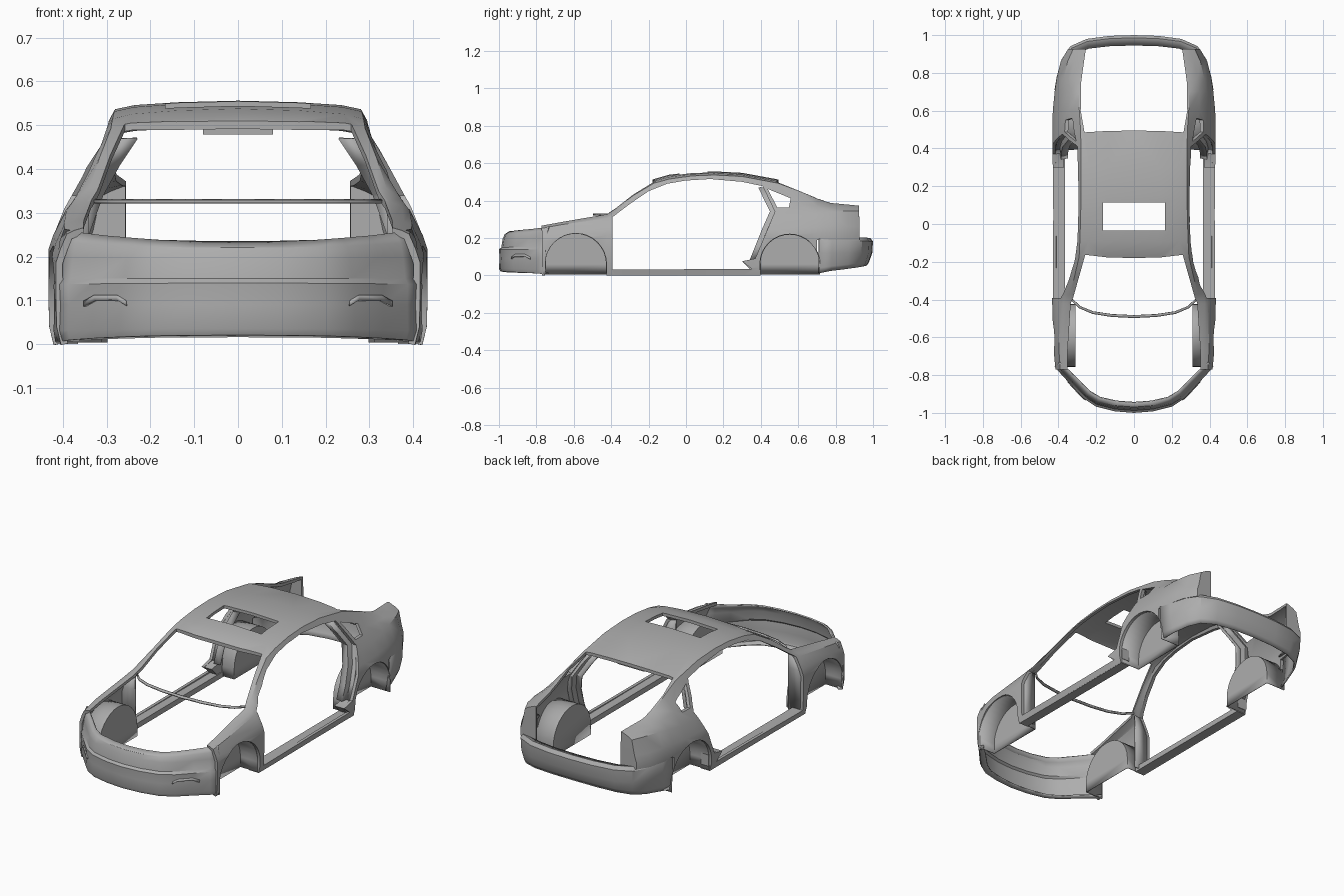
import bpy, bmesh, math
from mathutils import Vector

if "Cube" in bpy.data.objects:
    bpy.data.objects.remove(bpy.data.objects["Cube"])

paint = bpy.data.materials.new("body grey")
paint.use_nodes = True
GREY = (0.42, 0.42, 0.42, 1)
paint.diffuse_color = GREY
paint.node_tree.nodes["Principled BSDF"].inputs["Base Color"].default_value = GREY


def make(name, verts, faces, thick=0):
    mesh = bpy.data.meshes.new(name)
    mesh.from_pydata(verts, [], faces)
    bm = bmesh.new()
    bm.from_mesh(mesh)
    bmesh.ops.recalc_face_normals(bm, faces=bm.faces)
    bm.to_mesh(mesh)
    bm.free()
    mesh.materials.append(paint)
    ob = bpy.data.objects.new(name, mesh)
    bpy.context.collection.objects.link(ob)
    if thick:
        mod = ob.modifiers.new("thickness", "SOLIDIFY")
        mod.thickness, mod.offset = thick, 0
    return ob


def grid(name, rows, thick, cap_last=False):
    """Skin a list of equally long point rows, then thicken it."""
    n = len(rows[0])
    faces = [(i * n + j, i * n + j + 1, (i + 1) * n + j + 1, (i + 1) * n + j)
             for i in range(len(rows) - 1) for j in range(n - 1)]
    if cap_last:
        faces.append(tuple(range((len(rows) - 1) * n, len(rows) * n)))
    return make(name, [p for r in rows for p in r], faces, thick)


def prism(name, outline, lo, hi, axis):
    """Extrude a flat outline along x (outline in y, z) or z (outline in x, y)."""
    place = (lambda p, d: (d, *p)) if axis == "x" else (lambda p, d: (*p, d))
    n = len(outline)
    faces = [tuple(range(n)), tuple(range(n, 2 * n))]
    faces += [(i, (i + 1) % n, n + (i + 1) % n, n + i) for i in range(n)]
    return make(name, [place(p, d) for d in (lo, hi) for p in outline], faces)


def box(name, x, y, z):
    return prism(name, [(x[0], y[0]), (x[1], y[0]), (x[1], y[1]), (x[0], y[1])], *z, "z")


def both(half):
    """Mirror a half outline that starts on the centre line."""
    return [(-x, *r) for x, *r in reversed(half) if x > 0] + list(half)


def arch(cy, r, foot):
    steps = [math.pi * i / 16 for i in range(17)]
    return [(cy + r, foot)] + [(cy + r * math.cos(a), 0.06 + r * math.sin(a))
                               for a in steps] + [(cy - r, foot)]


# Shell stations: y, half width, shoulder z, belt x, belt z, edge x, edge z, centre z
stations = [
    (-.77, .408, .215, .385, .246, .345, .260, .27),
    (-.66, .418, .230, .392, .266, .350, .278, .29),
    (-.42, .425, .245, .386, .300, .345, .318, .33),
    (-.37, .425, .245, .386, .305, .336, .350, .37),
    (-.28, .425, .245, .388, .305, .312, .420, .44),
    (-.17, .424, .245, .390, .305, .286, .486, .507),
    (-.09, .424, .245, .390, .305, .282, .508, .530),
    (.03, .423, .245, .390, .305, .278, .525, .544),
    (.15, .423, .245, .390, .305, .276, .530, .548),
    (.30, .423, .245, .390, .305, .276, .522, .540),
    (.49, .424, .245, .390, .305, .278, .486, .505),
    (.60, .422, .250, .386, .312, .286, .445, .46),
    (.70, .412, .255, .378, .325, .290, .402, .41),
    (.77, .402, .258, .366, .335, .288, .378, .39),
    (.86, .380, .260, .345, .340, .270, .370, .38),
    (.92, .345, .260, .318, .340, .262, .366, .37)]


def section(y, w, zs, xb, zb, xe, ze, zc):
    half = [(0, zc), (xe * .5, zc - .2 * (zc - ze)), (xe * .85, zc - .55 * (zc - ze)),
            (xe, ze), ((xe + xb) / 2 + .005, (ze + zb) / 2), (xb, zb), (w - .01, zs),
            (w, zs - .03), (w, .11), (w - .002, .04), (w - .012, 0)]
    return [(x, y, z) for x, z in both(half)]


shell = grid("body_shell", [section(*s) for s in stations], .016, cap_last=True)

# Openings cut through the shell
door = [(-.392, .03), (-.392, .312), (-.3, .382), (-.2, .45), (-.1, .49), (0, .507),
        (.13, .515), (.3, .5), (.41, .477), (.475, .34), (.37, .09), (.3, .075), (.35, .035)]
bonnet = [(0, -.18), (.14, -.177), (.258, -.163), (.322, -.39), (.335, -.42), (.352, -.68),
          (.355, -.9)]
boot = [(0, .495), (.15, .492), (.262, .485), (.282, .6), (.28, .75), (.252, .95)]
cutters = [
    prism("door_cut", door, -1, 1, "x"),
    prism("quarter_window_cut", [(.437, .462), (.56, .412), (.55, .362), (.488, .362)], -1, 1, "x"),
    prism("front_arch_cut", arch(-.59, .165, -.1), -1, 1, "x"),
    prism("rear_arch_cut", arch(.555, .16, -.1), -1, 1, "x"),
    prism("rear_lower_cut", [(.7, -.1), (1.1, -.1), (1.1, .19), (.7, .19)], -1, 1, "x"),
    prism("bonnet_cut", both(bonnet), -1, 1, "z"),
    prism("boot_cut", both(boot), -1, 1, "z"),
    box("sunroof_cut", (-.165, .165), (-.035, .115), (.3, 1))]
for c in cutters:
    c.hide_render = True
    mod = shell.modifiers.new(c.name, "BOOLEAN")
    mod.operation, mod.solver, mod.object = "DIFFERENCE", "EXACT", c
bpy.context.view_layer.update()
cut_mesh = bpy.data.meshes.new_from_object(
    shell.evaluated_get(bpy.context.evaluated_depsgraph_get()))
shell.modifiers.clear()
shell.data = cut_mesh
for c in cutters:
    bpy.data.objects.remove(c)


def sweep(name, half, profile, thick):
    """Wrap a profile (inset, z at centre, z at ends) round a mirrored plan path."""
    path = [Vector(p) for p in both(half)]
    last = len(path) - 1
    centre = Vector((0, 0))
    rows = []
    for i, p in enumerate(path):
        along = (path[min(i + 1, last)] - path[max(i - 1, 0)]).normalized()
        inward = Vector((-along.y, along.x))
        if inward.dot(centre - p) < 0:
            inward = -inward
        t = abs(2 * i / last - 1) ** 2
        rows.append([(*(p + inward * d * (1 - .4 * t)), a + (b - a) * t) for d, a, b in profile])
    return grid(name, rows, thick)


# Bumpers
nose = [(0, -.996), (.1, -.988), (.2, -.963), (.265, -.92), (.33, -.85), (.385, -.79), (.418, -.752)]
sweep("front_bumper", nose,
      [(.04, .02, .01), (.006, .024, .008), (0, .036, .03), (.003, .09, .09), (0, .138, .135),
       (.012, .148, .15), (.02, .195, .2), (.03, .218, .235), (.052, .232, .262)], .008)
tail = [(0, .996), (.13, .992), (.25, .976), (.335, .938), (.38, .87), (.405, .78), (.417, .71)]
sweep("rear_bumper", tail,
      [(.05, .185, .2), (.012, .196, .21), (0, .18, .19), (.004, .12, .12), (.02, .075, .04),
       (.032, .055, .012)], .008)

# Cowl strip under the windscreen
cowl = [(0, -.497), (.12, -.491), (.22, -.475), (.29, -.445), (.335, -.4)]
sweep("cowl", cowl, [(0, .325, .325), (.014, .328, .328)], .008)

# Rear edge of the roof: small lamp housing
box("roof_lamp", (-.08, .08), (.44, .475), (.479, .495))

for side, s in (("left", 1), ("right", -1)):
    # Sills
    box(side + "_sill", sorted((s * .365, s * .42)), (-.425, .397), (0, .029))

    # Wheel housings: arched liner with a flat inner wall
    for end, cy, r, xi in (("front", -.59, .165, .312), ("rear", .555, .16, .3)):
        rows = [[(s * x, *p) for p in arch(cy, r, .004)] for x in (.416, xi)]
        grid(f"{side}_{end}_wheel_housing", rows, .005, cap_last=True)

    # Door jambs: outer x, y, z and depth inward
    rear_edge = [(.30, .415, .47), (.34, .443, .41), (.378, .476, .34), (.41, .436, .25),
                 (.42, .40, .16), (.42, .37, .085)]
    grid(side + "_rear_jamb", [[(s * (x - d), y + k, z) for d, k in
                                ((.004, .004), (.03, .006), (.035, -.025), (.07, -.02))]
                               for x, y, z in rear_edge], .007)
    grid(side + "_front_jamb", [[(s * x, -.398, z) for x in (.418, .34)]
                                for z in (.01, .24)] + [[(s * .385, -.398, .305),
                                                         (s * .34, -.398, .315)]], .008)
    # Foot of the rear door opening
    prism(side + "_jamb_foot", [(.35, .025), (.40, .025), (.40, .1), (.37, .085), (.30, .075)],
          *sorted((s * .37, s * .416)), "x")

    # Fog lamp brow on the front bumper
    brow = [(.255, -.928, .1), (.275, -.912, .112), (.325, -.858, .112), (.35, -.83, .098)]
    grid(side + "_fog_brow", [[(s * x, y, z), (s * x, y - .004, z - .012)]
                              for x, y, z in brow], .008)

for ob in bpy.context.collection.objects:
    ob.select_set(ob.type == "MESH")
bpy.context.view_layer.objects.active = shell
bpy.ops.object.shade_smooth_by_angle(angle=math.radians(32))
